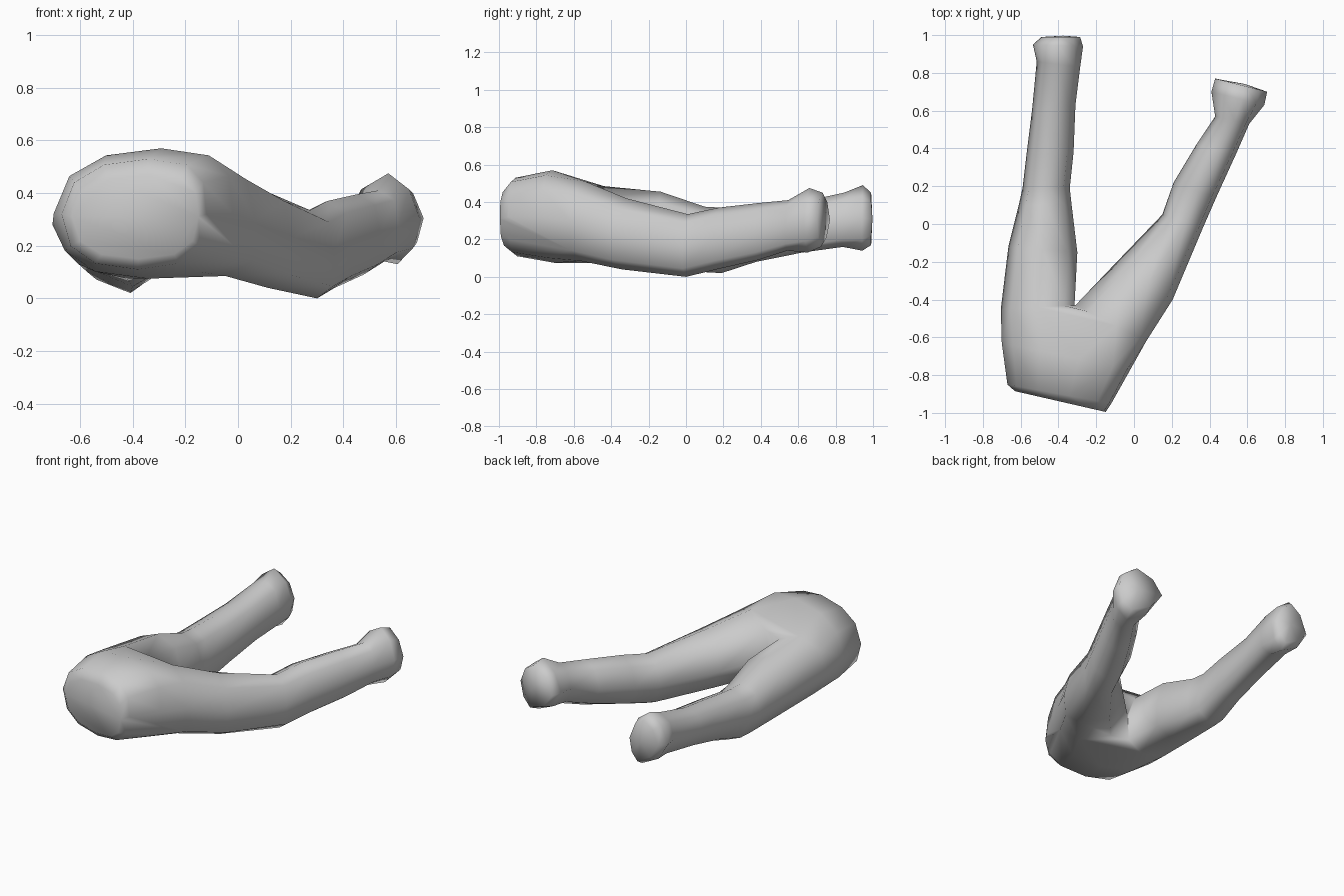
import bpy, bmesh, math
from mathutils import Vector

if "Cube" in bpy.data.objects:
    bpy.data.objects.remove(bpy.data.objects["Cube"])

bm = bmesh.new()


def ring(spec, sides, top, bottom, box):
    """Upright section: left x,y, right x,y, bottom z, top z.
    top / bottom push the ridge lines sideways, box < 1 squares the section."""
    lx, ly, rx, ry, z0, z1 = spec
    mid = Vector(((lx + rx) / 2, (ly + ry) / 2, (z0 + z1) / 2))
    u = Vector(((rx - lx) / 2, (ry - ly) / 2, 0))
    loop = []
    for i in range(sides):
        a = 2 * math.pi * i / sides
        c = math.copysign(abs(math.cos(a)) ** box, math.cos(a))
        s = math.copysign(abs(math.sin(a)) ** box, math.sin(a))
        p = mid + u * (c + (top if s > 0 else bottom) * s * s)
        p.z += s * (z1 - z0) / 2
        loop.append(bm.verts.new(p))
    return loop


def leg(limb, foot, top, bottom):
    """Loft a leg, ending in a more pointed foot stump; return its top ring."""
    loops = [ring(r, 8, top, bottom, 0.9) for r in limb]
    loops += [ring(r, 8, top, bottom, 1.25) for r in foot]
    for a, b in zip(loops, loops[1:]):
        for i in range(8):
            j = (i + 1) % 8
            bm.faces.new((a[i], a[j], b[j], b[i]))
    # slightly domed end
    end = loops[-1]
    tip = sum((v.co for v in end), Vector()) / 8
    d = tip - sum((v.co for v in loops[-2]), Vector()) / 8
    tip = bm.verts.new(tip + d * 0.15)
    for i in range(8):
        bm.faces.new((end[i], end[(i + 1) % 8], tip))
    return loops[0]


# Left leg, nearly straight
left = leg([
    (-0.705, -0.45, -0.315, -0.43, 0.075, 0.485),
    (-0.665, -0.12, -0.30, -0.15, 0.045, 0.455),
    (-0.61, 0.10, -0.33, 0.10, 0.025, 0.375),
    (-0.59, 0.19, -0.34, 0.19, 0.02, 0.37),
    (-0.57, 0.36, -0.32, 0.38, 0.08, 0.38),
    (-0.54, 0.60, -0.31, 0.63, 0.13, 0.40),
    (-0.515, 0.86, -0.285, 0.83, 0.16, 0.45)], [
    (-0.535, 0.95, -0.27, 0.94, 0.14, 0.49),
    (-0.49, 0.99, -0.285, 0.99, 0.17, 0.45)], 0.0, 0.45)

# Right leg, spread outwards with a lower knee
right = leg([
    (-0.31, -0.43, 0.065, -0.62, 0.085, 0.51),
    (-0.10, -0.21, 0.205, -0.40, 0.04, 0.42),
    (0.15, 0.05, 0.365, -0.02, 0.0, 0.335),
    (0.21, 0.22, 0.435, 0.14, 0.04, 0.37),
    (0.33, 0.42, 0.54, 0.37, 0.09, 0.395),
    (0.43, 0.57, 0.61, 0.53, 0.14, 0.41)], [
    (0.41, 0.70, 0.69, 0.63, 0.13, 0.475),
    (0.43, 0.77, 0.705, 0.70, 0.16, 0.45)], 0.15, 0.4)

# Hips: taut skin from the waist cut to both thigh rings
hips = [v for r in [
    (-0.63, -0.885, -0.15, -0.995, 0.15, 0.47),
    (-0.67, -0.85, -0.12, -0.95, 0.11, 0.53),
    (-0.70, -0.63, -0.02, -0.77, 0.075, 0.57)]
    for v in ring(r, 12, 0.2, 0.05, 0.8)]
hull = bmesh.ops.convex_hull(bm, input=hips + left + right, use_existing_faces=False)
inner = [f for f in bm.faces
         if all(v in left for v in f.verts) or all(v in right for v in f.verts)]
bmesh.ops.delete(bm, geom=inner, context="FACES_ONLY")
loose = [v for v in bm.verts if not v.link_faces]
bmesh.ops.delete(bm, geom=loose, context="VERTS")
bmesh.ops.recalc_face_normals(bm, faces=bm.faces)
for f in bm.faces:
    f.smooth = True

me = bpy.data.meshes.new("hips_and_legs")
bm.to_mesh(me)
bm.free()
bpy.context.collection.objects.link(bpy.data.objects.new("hips_and_legs", me))
